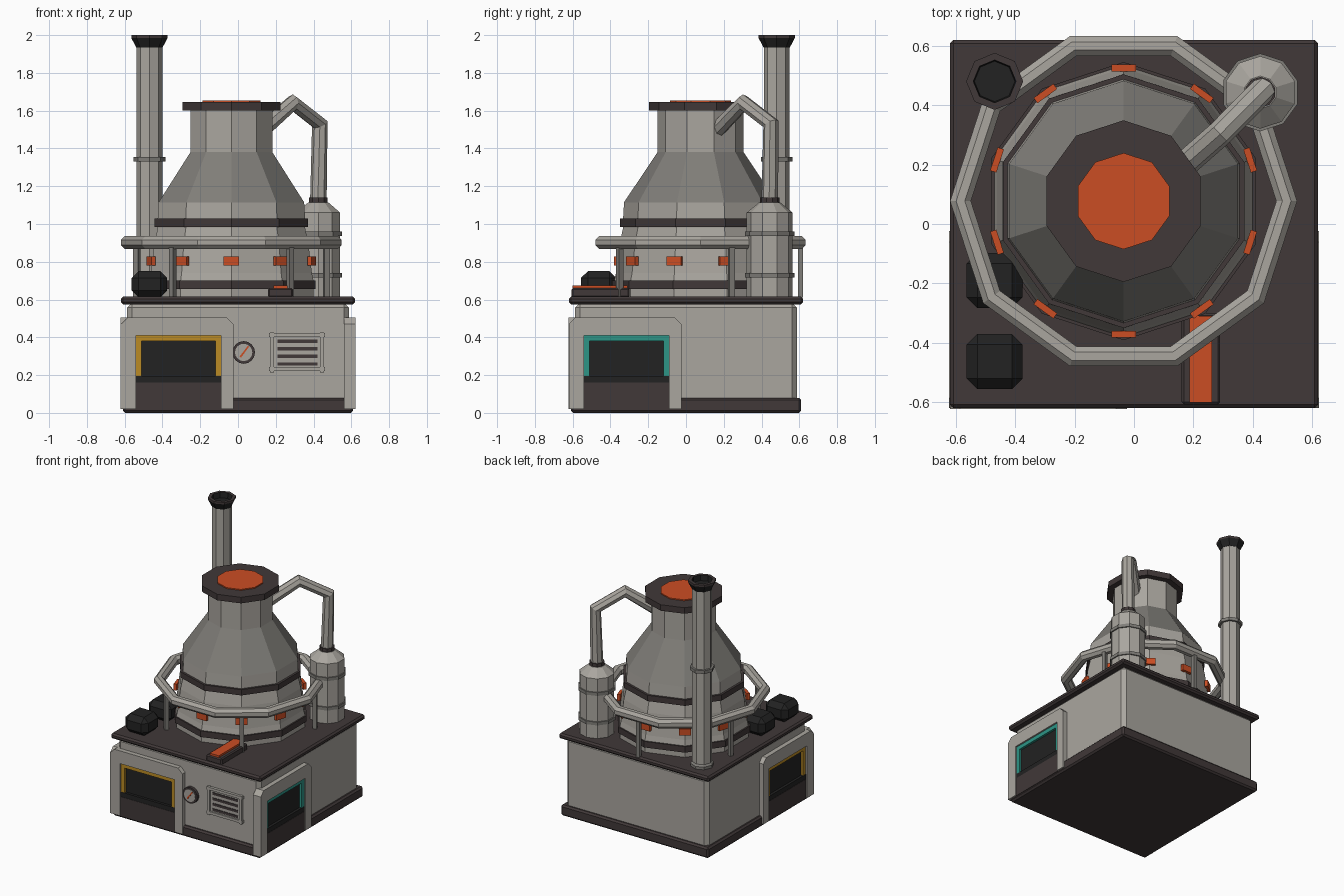
import bpy, bmesh, math
from mathutils import Matrix, Vector

cube = bpy.data.objects.get("Cube")
if cube:
    bpy.data.objects.remove(cube)


def material(name, r, g, b):
    m = bpy.data.materials.new(name)
    m.use_nodes = True
    m.diffuse_color = (r, g, b, 1)
    m.node_tree.nodes["Principled BSDF"].inputs["Base Color"].default_value = (r, g, b, 1)
    return m


LIGHT = material("light_grey", .40, .38, .345)
MID = material("mid_grey", .215, .207, .19)
BROWN = material("dark_brown", .052, .04, .04)
BLACK = material("black", .016, .016, .016)
ORANGE = material("glowing_orange", .6, .075, .017)
YELLOW = material("yellow", .5, .26, .018)
TEAL = material("teal", .026, .3, .24)

FRONT = Matrix.Identity(4)
RIGHT = Matrix.Rotation(math.pi / 2, 4, 'Z')
LEFT = Matrix.Scale(-1, 4, Vector((1, 0, 0))) @ RIGHT


def finish(name, bm, mats, matrix=FRONT):
    bm.transform(matrix)
    bmesh.ops.recalc_face_normals(bm, faces=bm.faces)
    mesh = bpy.data.meshes.new(name)
    bm.to_mesh(mesh)
    bm.free()
    for m in mats:
        mesh.materials.append(m)
    ob = bpy.data.objects.new(name, mesh)
    bpy.context.collection.objects.link(ob)
    return ob


def box(name, x, y, z, mat, bevel=0, matrix=FRONT):
    """Box from (low, high) ranges, with optional chamfered edges."""
    bm = bmesh.new()
    bmesh.ops.create_cube(bm, size=1)
    for v in bm.verts:
        v.co = [r[0] if c < 0 else r[1] for c, r in zip(v.co, (x, y, z))]
    if bevel:
        bmesh.ops.bevel(bm, geom=bm.edges[:], offset=bevel, segments=1, affect='EDGES')
    return finish(name, bm, [mat], matrix)


def plate(name, outline, y0, y1, mat, matrix=FRONT):
    """Outline of (x, z) points pushed from y0 to y1."""
    bm = bmesh.new()
    face = bm.faces.new([bm.verts.new((x, y0, z)) for x, z in outline])
    new = bmesh.ops.extrude_face_region(bm, geom=[face])["geom"]
    for v in new:
        if isinstance(v, bmesh.types.BMVert):
            v.co.y = y1
    return finish(name, bm, [mat], matrix)


def lathe(name, profile, sides, centre, mats, rule=None, start=90, loop=False):
    """Spin (radius, z) points; rule gives a material index for a height."""
    bm = bmesh.new()
    rings = []
    for r, z in profile:
        angles = [math.radians(start + 360 * i / sides) for i in range(sides)]
        rings.append([bm.verts.new((centre[0] + r * math.cos(a),
                                    centre[1] + r * math.sin(a), z)) for a in angles])
    pairs = list(zip(rings, rings[1:]))
    if loop:
        pairs.append((rings[-1], rings[0]))
    else:
        bm.faces.new(rings[0])
        bm.faces.new(rings[-1])
    for a, b in pairs:
        for i in range(sides):
            j = (i + 1) % sides
            bm.faces.new((a[i], a[j], b[j], b[i]))
    if rule:
        for f in bm.faces:
            f.material_index = rule(f.calc_center_median().z)
    return finish(name, bm, mats)


def band(name, radius, low, high, sides, centre, mat):
    return lathe(name, [(radius, low), (radius, high)], sides, centre, [mat])


# Square housing
box("base_plinth", (-.61, .61), (-.61, .61), (0, .08), BROWN, .012)
box("housing", (-.588, .588), (-.588, .588), (.03, .585), LIGHT, .028)
box("deck_plate", (-.62, .62), (-.62, .62), (.575, .615), BROWN, .012)

# Framed ports on the front, right and left
ARCH = [(-.62, .02), (-.62, .47), (-.585, .505), (-.06, .505), (-.024, .47),
        (-.024, .02), (-.09, .02), (-.09, .41), (-.54, .41), (-.54, .02)]
TRIM = [(-.54, .19), (-.54, .41), (-.09, .41), (-.09, .19),
        (-.12, .19), (-.12, .38), (-.51, .38), (-.51, .19)]
for side, matrix, colour in (("front", FRONT, YELLOW), ("right", RIGHT, TEAL),
                             ("left", LEFT, YELLOW)):
    plate(side + "_port_surround", ARCH, -.622, -.56, LIGHT, matrix)
    plate(side + "_port_trim", TRIM, -.61, -.57, colour, matrix)
    box(side + "_port_opening", (-.53, -.1), (-.593, -.57), (.17, .4), BLACK, 0, matrix)
    box(side + "_port_sill", (-.54, -.09), (-.612, -.57), (.155, .195), BLACK, 0, matrix)
    box(side + "_port_apron", (-.54, -.09), (-.614, -.57), (.02, .16), BROWN, 0, matrix)


# Pressure gauge
def disc(name, radius, y0, y1, mat):
    pts = [(.03 + radius * math.cos(i * math.pi / 8), .32 + radius * math.sin(i * math.pi / 8))
           for i in range(16)]
    plate(name, pts, y0, y1, mat)


disc("gauge_rim", .06, -.61, -.58, BROWN)
disc("gauge_dial", .046, -.614, -.6, LIGHT)
plate("gauge_needle", [(.008, .298), (.016, .292), (.058, .35), (.052, .355)],
      -.618, -.61, ORANGE)

# Vent grille
box("vent_panel", (.19, .44), (-.597, -.58), (.23, .41), LIGHT)
for i, z in enumerate((.222, .402)):
    box(f"vent_rail_{i}", (.165, .46), (-.608, -.58), (z, z + .02), LIGHT)
for i, x in enumerate((.17, .435)):
    box(f"vent_side_{i}", (x, x + .02), (-.608, -.58), (.215, .425), LIGHT)
for i in range(4):
    z = .25 + i * .04
    box(f"vent_slot_{i}", (.21, .42), (-.601, -.59), (z, z + .018), BROWN)

# Furnace vessel
C = (-.035, .077)
lathe("furnace_vessel", [(.457, .6), (.457, .7), (.448, .74), (.428, .9), (.41, .98),
                         (.41, 1.03), (.405, 1.115), (.228, 1.38), (.228, 1.61)],
      10, C, [LIGHT, MID], lambda z: int(1.15 < z < 1.35))
band("lower_band", .468, .655, .7, 10, C, BROWN)
band("waist_band", .427, .985, 1.028, 10, C, BROWN)
band("mouth_rim", .272, 1.6, 1.645, 10, C, BROWN)
band("molten_top", .162, 1.64, 1.653, 10, C, ORANGE)
for i in range(10):
    spin = Matrix.Translation((*C, 0)) @ Matrix.Rotation(math.radians(18 + 36 * i), 4, 'Z')
    box(f"glow_slot_{i}", (.437, .459), (-.041, .041), (.78, .828), ORANGE, 0, spin)

# Guard rail and posts
section = [(.549 + .038 * math.cos(a), .902 + .037 * math.sin(a))
           for a in (math.radians(22.5 + 45 * i) for i in range(8))]
lathe("guard_rail", section, 10, C, [LIGHT], start=0, loop=True)
for i in range(5):
    spin = Matrix.Translation((*C, 0)) @ Matrix.Rotation(math.radians(18 + 72 * i), 4, 'Z')
    box(f"rail_post_{i}", (.515, .543), (-.014, .014), (.61, .89), MID, 0, spin)

# Chimney
P = (-.469, .48)
lathe("chimney_pipe", [(.068, .61), (.068, 1.95)], 8, P, [LIGHT])
lathe("chimney_cap", [(.07, 1.935), (.096, 1.985), (.096, 2), (.072, 2), (.068, 1.96)],
      8, P, [BROWN, BLACK], lambda z: int(1.955 < z < 1.9601 or 1.975 < z < 1.985))
band("chimney_collar", .084, 1.332, 1.356, 8, P, MID)
lathe("chimney_foot", [(.08, .61), (.08, .635), (.066, .65)], 8, P, [MID])

# Gas tank with its pipe
T = (.425, .443)
lathe("gas_tank", [(.122, .61), (.122, 1.06), (.055, 1.115)], 10, T, [LIGHT])
for i, z in enumerate((.717, .937)):
    band(f"tank_hoop_{i}", .131, z, z + .024, 10, T, MID)
band("tank_collar", .052, 1.1, 1.14, 10, T, BROWN)

curve = bpy.data.curves.new("gas_pipe", 'CURVE')
curve.dimensions = '3D'
curve.bevel_depth = .044
curve.bevel_resolution = 2
curve.use_fill_caps = True
path = [(.425, .443, 1.1), (.433, .45, 1.53), (.29, .305, 1.642), (.13, .165, 1.5)]
spline = curve.splines.new('POLY')
spline.points.add(len(path) - 1)
for point, co in zip(spline.points, path):
    point.co = (*co, 1)
spline.use_smooth = False
curve.materials.append(LIGHT)
bpy.context.collection.objects.link(bpy.data.objects.new("gas_pipe", curve))

# Coal blocks and pouring trough on the deck
for i, y in enumerate((-.463, -.19)):
    box(f"coal_block_{i}", (-.563, -.375), (y - .093, y + .093), (.612, .75), BLACK, .036)
box("pour_trough", (.16, .29), (-.607, -.3), (.61, .66), BROWN, .008)
box("molten_stream", (.187, .262), (-.6, -.31), (.65, .674), ORANGE)
